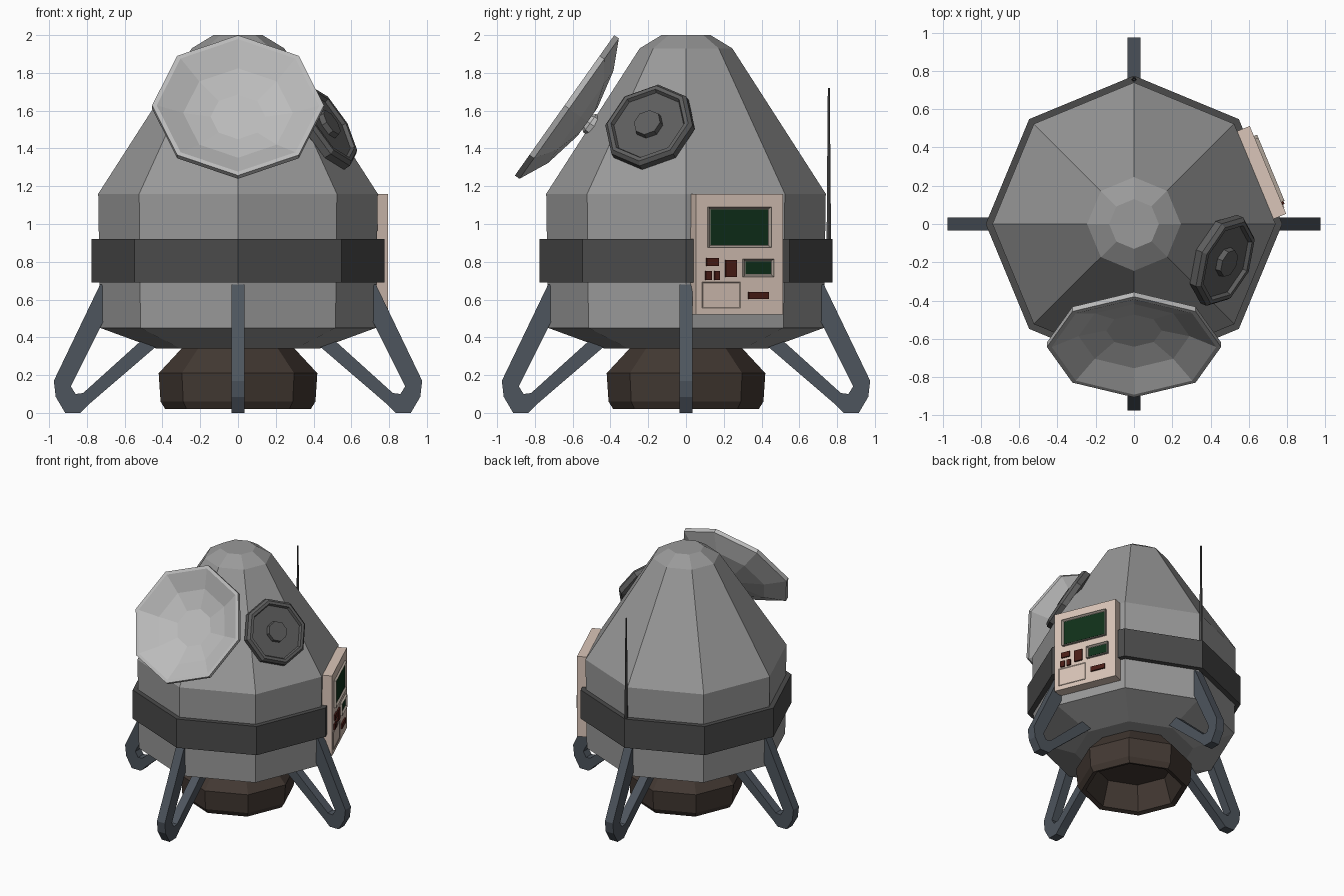
import bpy, bmesh
from math import sin, cos, pi, radians
from mathutils import Matrix, Vector

if "Cube" in bpy.data.objects:
    bpy.data.objects.remove(bpy.data.objects["Cube"])


def material(name, r, g, b):
    m = bpy.data.materials.new(name)
    m.diffuse_color = (r, g, b, 1)
    m.use_nodes = True
    m.node_tree.nodes["Principled BSDF"].inputs["Base Color"].default_value = m.diffuse_color
    return m


HULL = material("hull_grey", 0.32, 0.32, 0.32)
PALE = material("pale_grey", 0.50, 0.50, 0.50)
DARK = material("dark_grey", 0.07, 0.07, 0.07)
DIM = material("dim_grey", 0.11, 0.11, 0.11)
STEEL = material("steel_blue", 0.075, 0.09, 0.11)
BROWN = material("brown", 0.055, 0.04, 0.032)
BEIGE = material("beige", 0.70, 0.56, 0.48)
TRIM = material("trim", 0.42, 0.36, 0.31)
GREEN = material("screen_green", 0.005, 0.03, 0.01)
RED = material("button_red", 0.07, 0.012, 0.008)


def finish(name, bm, mat, matrix=Matrix()):
    bmesh.ops.recalc_face_normals(bm, faces=bm.faces)
    me = bpy.data.meshes.new(name)
    bm.to_mesh(me)
    bm.free()
    me.materials.append(mat)
    ob = bpy.data.objects.new(name, me)
    ob.matrix_world = matrix
    bpy.context.collection.objects.link(ob)
    return ob


def lathe(name, profile, mat, matrix=Matrix(), n=8):
    """Revolve (radius, height) points around local z and cap both ends."""
    bm = bmesh.new()
    rings = [[bm.verts.new((r * cos(2 * pi * i / n), r * sin(2 * pi * i / n), z))
              for i in range(n)] for r, z in profile]
    for a, b in zip(rings, rings[1:]):
        for i in range(n):
            j = (i + 1) % n
            bm.faces.new((a[i], a[j], b[j], b[i]))
    bm.faces.new(rings[0])
    bm.faces.new(rings[-1])
    return finish(name, bm, mat, matrix)


def frame_matrix(x, y, z, origin):
    m = Matrix((x, y, z)).transposed().to_4x4()
    m.translation = origin
    return m


# Hull, belt and hollow engine bell
lathe("hull", [(0.43, 0.34), (0.73, 0.45), (0.74, 1.16), (0.245, 1.93), (0.13, 2.0)], HULL)
lathe("belt", [(0.775, 0.69), (0.775, 0.92)], DARK)
lathe("engine_bell", [(0.29, 0.35), (0.42, 0.21), (0.41, 0.06), (0.385, 0.02),
                      (0.35, 0.03), (0.29, 0.22)], BROWN)

# Four V-shaped landing legs
leg = [(0.70, 0.68), (0.73, 0.68), (0.975, 0.17), (0.965, 0.085), (0.915, 0), (0.835, 0),
       (0.79, 0.045), (0.40, 0.38), (0.51, 0.385), (0.82, 0.105), (0.86, 0.10), (0.885, 0.14),
       (0.71, 0.49)]
for i, side in enumerate(("right", "back", "left", "front")):
    bm = bmesh.new()
    face = bm.faces.new([bm.verts.new((x, -0.035, z)) for x, z in leg])
    ext = bmesh.ops.extrude_face_region(bm, geom=[face])
    bmesh.ops.translate(bm, vec=(0, 0.07, 0),
                        verts=[v for v in ext["geom"] if isinstance(v, bmesh.types.BMVert)])
    finish(side + "_leg", bm, STEEL, Matrix.Rotation(i * pi / 2, 4, 'Z'))

# Whip antenna at the back
lathe("antenna", [(0.014, 0.76), (0.012, 1.1), (0.006, 1.72)], DARK,
      Matrix.Translation((0, 0.756, 0)), 6)

# Large dish, leaning up and forward, with its mount
axis = Vector((0, -0.816, 0.578))
up = Vector((0, 0.578, 0.816))
dish_frame = frame_matrix(up, axis.cross(up), axis, Vector((0, -0.643, 1.628)))
lathe("large_dish", [(0.09, -0.15), (0.30, -0.105), (0.455, -0.03), (0.455, 0), (0.43, 0),
                     (0.29, -0.07), (0.145, -0.105)], PALE, dish_frame)
lathe("dish_mount", [(0.04, -0.27), (0.04, -0.21), (0.06, -0.20), (0.06, -0.165), (0.04, -0.14)],
      PALE, dish_frame)

# Small round hatch on the sloped side
a, e = radians(-22.5), radians(30.7)
axis = Vector((cos(e) * cos(a), cos(e) * sin(a), sin(e)))
up = Vector((-sin(e) * cos(a), -sin(e) * sin(a), cos(e)))
hatch_frame = frame_matrix(up, axis.cross(up), axis, Vector((0.475 * cos(a), 0.475 * sin(a), 1.50)))
lathe("round_hatch", [(0.18, -0.03), (0.25, 0.005), (0.25, 0.045), (0.232, 0.065), (0.21, 0.065),
                      (0.20, 0.045), (0.08, 0.045), (0.075, 0.075)], DIM, hatch_frame)

# Control panel: local x along the wall, y up, z outwards
a = radians(22.5)
normal = Vector((cos(a), sin(a), 0))
along = Vector((-sin(a), cos(a), 0))
FRONT = 0.755
panel_frame = frame_matrix(along, Vector((0, 0, 1)), normal, Vector((0, 0, 0)))


def plate(name, x0, x1, z0, z1, back, front, mat, rim=0, depth=0):
    """Box on the panel; a rim sinks the middle of its outer face."""
    bm = bmesh.new()
    bmesh.ops.create_cube(bm, size=1)
    bmesh.ops.transform(bm, verts=bm.verts, matrix=Matrix.Translation(
        ((x0 + x1) / 2, (z0 + z1) / 2, (back + front) / 2)) @ Matrix.Diagonal(
        (x1 - x0, z1 - z0, front - back, 1)))
    if rim:
        bm.normal_update()
        top = max(bm.faces, key=lambda f: f.calc_center_median().z)
        bmesh.ops.inset_region(bm, faces=[top], thickness=rim)
        bmesh.ops.translate(bm, verts=top.verts, vec=(0, 0, -depth))
    finish(name, bm, mat, panel_frame)


def on_panel(y):
    """Distance along the wall for a y read in the side view."""
    return (y - FRONT * sin(a)) / cos(a)


plate("control_panel", -0.255, 0.242, 0.52, 1.16, 0.66, FRONT, BEIGE)
for name, y0, y1, z0, z1 in (("main", 0.115, 0.445, 0.875, 1.09),
                             ("small", 0.30, 0.46, 0.72, 0.815)):
    x0, x1, r = on_panel(y0), on_panel(y1), 0.014
    plate(name + "_screen_frame", x0, x1, z0, z1, 0.74, FRONT + 0.018, TRIM, r, 0.015)
    plate(name + "_screen", x0 + r, x1 - r, z0 + r, z1 - r, 0.745, FRONT + 0.006, GREEN)
buttons = [(0.106, 0.169, 0.778, 0.82), (0.10, 0.132, 0.704, 0.751), (0.148, 0.175, 0.704, 0.751),
           (0.206, 0.265, 0.72, 0.81), (0.328, 0.434, 0.603, 0.64)]
for i, (y0, y1, z0, z1) in enumerate(buttons):
    plate(f"button_{i + 1}", on_panel(y0), on_panel(y1), z0, z1, 0.74, FRONT + 0.012, RED)
plate("access_cover", on_panel(0.085), on_panel(0.286), 0.555, 0.693, 0.74, FRONT + 0.004, BEIGE,
      0.006, 0.003)
